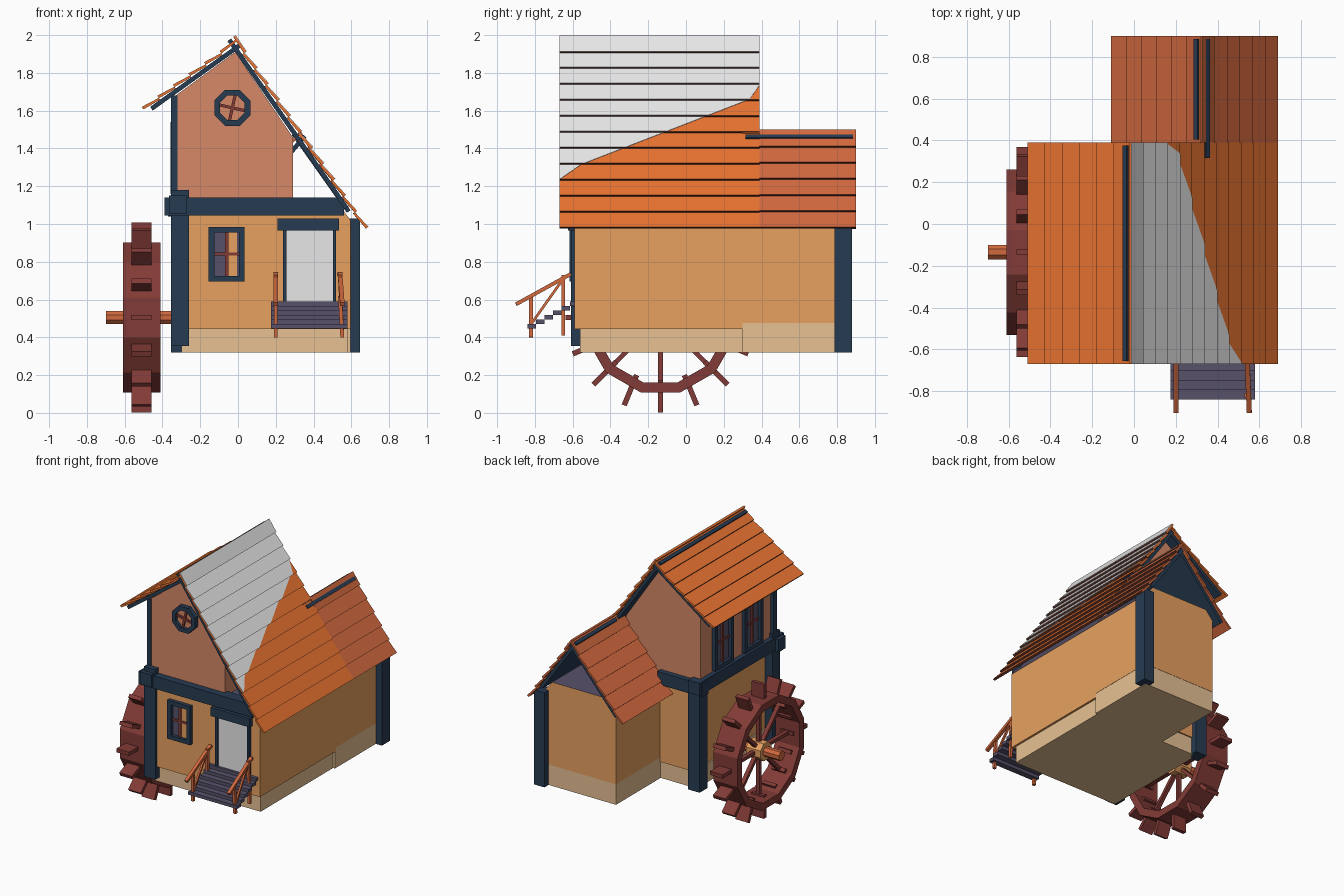
import bpy, bmesh, math
from mathutils import Vector

if "Cube" in bpy.data.objects:
    bpy.data.objects.remove(bpy.data.objects["Cube"])

def mat(name, r, g, b):
    m = bpy.data.materials.new(name)
    m.diffuse_color = (r, g, b, 1)
    m.use_nodes = True
    m.node_tree.nodes["Principled BSDF"].inputs["Base Color"].default_value = m.diffuse_color
    return m

NAVY = mat("navy_timber", .02, .044, .085)
OCHRE = mat("ochre_plaster", .81, .36, .117)
TAN = mat("tan_stone", .81, .54, .30)
PINK = mat("clay_plaster", .67, .25, .136)
ORANGE = mat("orange_shingle", .85, .18, .033)
TERRA = mat("terracotta_wood", .64, .14, .048)
MAROON = mat("maroon_wood", .225, .044, .038)
PURPLE = mat("purple_grey", .095, .083, .142)
WHITE = mat("pale_grey", .8, .8, .8)
DARK = mat("dark_brown", .11, .03, .02)

def finish(name, bm, *mats):
    bmesh.ops.recalc_face_normals(bm, faces=bm.faces)
    me = bpy.data.meshes.new(name)
    bm.to_mesh(me)
    bm.free()
    for m in mats:
        me.materials.append(m)
    ob = bpy.data.objects.new(name, me)
    bpy.context.collection.objects.link(ob)
    return ob

def prism(name, pts, y0, y1, *mats, second=None):
    """Extrude an xz outline along y; y1 may be one value per point."""
    bm = bmesh.new()
    n = len(pts)
    y1s = y1 if isinstance(y1, list) else [y1] * n
    a = [bm.verts.new((p[0], y0, p[1])) for p in pts]
    b = [bm.verts.new((p[0], y, p[1])) for p, y in zip(pts, y1s)]
    bm.faces.new(a)
    bm.faces.new(b[::-1])
    for i in range(n):
        j = (i + 1) % n
        f = bm.faces.new((a[i], a[j], b[j], b[i]))
        if second is not None and i in second:
            f.material_index = 1
    return finish(name, bm, *mats)

def box(name, x0, x1, y0, y1, z0, z1, m):
    return prism(name, [(x0, z0), (x1, z0), (x1, z1), (x0, z1)], y0, y1, m)

def bar(name, p, q, w, m, h=None):
    """Square bar from p to q."""
    p, q = Vector(p), Vector(q)
    d = (q - p).normalized()
    u = d.cross(Vector((1, 0, 0)))
    if u.length < .01:
        u = d.cross(Vector((0, 1, 0)))
    u.normalize()
    v = d.cross(u)
    u, v = u * (h or w) / 2, v * w / 2
    bm = bmesh.new()
    A, B = [[bm.verts.new(c + s) for s in (u + v, u - v, -u - v, -u + v)] for c in (p, q)]
    bm.faces.new(A)
    bm.faces.new(B)
    for i in range(4):
        bm.faces.new((A[i], A[i - 1], B[i - 1], B[i]))
    return finish(name, bm, m)

def ring(name, axis, c, n, R, r, half, m):
    """Polygonal ring (r > 0) or disc (r = 0) about the x or y axis."""
    bm = bmesh.new()
    def loop(rad, off):
        out = []
        for i in range(n):
            t = 2 * math.pi * (i + .5) / n
            u, w = rad * math.sin(t), rad * math.cos(t)
            d = (off, u, w) if axis == 'x' else (u, off, w)
            out.append(bm.verts.new(Vector(c) + Vector(d)))
        return out
    loops = [loop(R, -half), loop(R, half)]
    if r:
        loops += [loop(r, half), loop(r, -half)]
        pairs = [(0, 1), (1, 2), (2, 3), (3, 0)]
    else:
        pairs = [(0, 1)]
        for l in loops:
            bm.faces.new(l)
    for s, t in pairs:
        for i in range(n):
            bm.faces.new((loops[s][i], loops[s][i - 1], loops[t][i - 1], loops[t][i]))
    return finish(name, bm, m)

# lower storey: stone footing and plastered walls, open attic floor on top
box("footing_main", -.30, .58, -.56, .30, .32, .46, TAN)
box("footing_rear", .0, .595, .30, .83, .32, .475, TAN)
prism("wall_main", [(-.29, .445), (.595, .445), (.595, 1.02), (.53, 1.11), (-.29, 1.11)],
      -.59, .31, OCHRE, PURPLE, second=(2, 3))
prism("wall_rear", [(.0, .475), (.597, .475), (.597, 1.02), (.53, 1.10), (.06, 1.10), (.0, 1.03)],
      .31, .832, OCHRE, PURPLE, second=(2, 3, 4))
# upper storey
prism("wall_upper", [(-.33, 1.09), (.29, 1.09), (.29, 1.46), (-.015, 1.91), (-.33, 1.68)],
      -.57, .30, PINK)

# timber posts and beams
box("post_front_left", -.355, -.26, -.61, -.52, .355, 1.18, NAVY)
box("post_back_left", -.355, -.26, .25, .345, .32, 1.14, NAVY)
box("post_back_right", .56, .645, .785, .88, .32, 1.03, NAVY)
box("upper_corner_post", -.355, -.32, -.575, -.53, 1.15, 1.68, NAVY)
box("beam_front", -.39, .56, -.625, -.54, 1.045, 1.14, NAVY)
box("beam_back", -.37, .0, .26, .34, 1.04, 1.135, NAVY)
box("beam_left", -.365, -.27, -.64, .36, 1.055, 1.15, NAVY)

# roofs: rows of overlapping shingles on a dark lining
def slope(name, R, E, y0, y1, rows, m, lining, white=False):
    R, E = Vector(R), Vector(E)
    d = (E - R) / rows
    nrm = Vector((-d.y, d.x)).normalized()
    if nrm.y < 0:
        nrm = -nrm
    for i in range(rows):
        a = R + d * i - nrm * (.014 if i else 0)
        b = R + d * (i + 1)
        prism(f"{name}_row", [a, b, b - nrm * .016, a - nrm * .012], y0, y1, m, DARK, second=(1,))
        if white:
            # pale weathered skin, ending on a slanting edge
            ya, yb = [min(y1, max(y0 + .005, y0 + (p.y - 1.27) / .41 * (y1 - y0))) for p in (a, b)]
            if ya > y0 + .01:
                o = nrm * .003
                prism("pale_roof_row", [a + o, b + o, b, a], y0 - .001, [ya, yb, yb, ya], WHITE)
    a, b = R - nrm * .026, R + (E - R) * lining - nrm * .026
    prism(f"{name}_lining", [a, b, b - nrm * .024, a - nrm * .024], y0 + .015, y1 - .015, NAVY)

slope("main_roof_right", (-.015, 1.997), (.69, .985), -.67, .39, 12, ORANGE, .88, True)
slope("main_roof_left", (-.015, 1.975), (-.51, 1.62), -.67, .39, 6, ORANGE, .94)
slope("rear_roof_right", (.325, 1.50), (.69, .985), .39, .90, 6, TERRA, .80)
slope("rear_roof_left", (.325, 1.49), (-.11, .985), .30, .90, 6, TERRA, .90)

# windows: frame, glass and glazing bars, on a front (y) or left (x) wall
def window(name, axis, face, u0, u1, z0, z1, curtain=False):
    def b(part, a0, a1, c0, c1, t, m):
        if axis == 'y':
            box(f"{name}_{part}", a0, a1, face - t, face + .01, c0, c1, m)
        else:
            box(f"{name}_{part}", face - t, face + .01, a0, a1, c0, c1, m)
    w = .03
    um, zm = (u0 + u1) / 2, (z0 + z1) / 2
    b("frame_a", u0, u0 + w, z0, z1, .028, NAVY)
    b("frame_b", u1 - w, u1, z0, z1, .028, NAVY)
    b("frame_top", u0 + w, u1 - w, z1 - w, z1, .028, NAVY)
    b("frame_sill", u0 + w, u1 - w, z0, z0 + w, .028, NAVY)
    b("glass", u0 + w, u1 - w, z0 + w, z1 - w, .003, PURPLE)
    if curtain:
        b("curtain", um, u1 - w - .01, z0 + w, z1 - w, .006, OCHRE)
    b("bar_upright", um - .01, um + .01, z0 + w, z1 - w, .014, MAROON)
    b("bar_cross", u0 + w, u1 - w, zm - .008, zm + .008, .012, MAROON)

window("front_window", 'y', -.59, -.155, .035, .695, .985, True)
for yc in (.05, -.30):
    window("left_window", 'x', -.33, yc - .11, yc + .11, 1.16, 1.54)

# round gable window
c = Vector((-.03, -.575, 1.615))
ring("round_window_frame", 'y', c, 8, .103, .07, .03, NAVY)
ring("round_window_glass", 'y', c, 8, .075, 0, .008, PINK)
for t in (1.35, 1.35 + math.pi / 2):
    v = Vector((math.cos(t), 0, math.sin(t))) * .072
    bar("round_window_bar", c - v + Vector((0, -.012, 0)), c + v + Vector((0, -.012, 0)), .016, MAROON)

# door
box("door", .25, .51, -.597, -.58, .56, .97, WHITE)
for x in (.238, .502):
    box("door_jamb", x, x + .018, -.61, -.58, .56, .97, NAVY)
box("door_lintel", .21, .535, -.625, -.57, .965, 1.03, NAVY)

# steps with hand rails
for i in range(6):
    y, z = -.84 + i * .045, .447 + i * .024
    box("step", .175, .58, y, y + .045, z, z + .024, PURPLE)
for x, lean in ((.20, 0), (.54, .012)):
    bar("rail_post_outer", (x + lean, -.82, .40), (x, -.82, .62), .02, TERRA)
    bar("rail_post_inner", (x + lean, -.65, .41), (x, -.65, .73), .02, TERRA)
    bar("hand_rail", (x + lean, -.90, .575), (x, -.61, .735), .024, TERRA, .02)
    bar("rail_brace", (x + lean, -.82, .47), (x, -.65, .71), .014, TERRA)

# water wheel
hub = Vector((-.51, -.135, .505))
ring("wheel_rim", 'x', hub, 12, .41, .355, .10, MAROON)
ring("wheel_hub", 'x', hub, 8, .07, 0, .06, OCHRE)
ring("wheel_axle", 'x', hub + Vector((.01, 0, 0)), 8, .037, 0, .20, TERRA)
for i in range(16):
    t = math.pi * i / 8
    d = Vector((0, math.sin(t), math.cos(t)))
    bar("paddle", hub + d * .33, hub + d * .503, .105, MAROON, .028)
    if i % 2 == 0:
        bar("spoke", hub + d * .05, hub + d * .36, .03, MAROON, .025)
